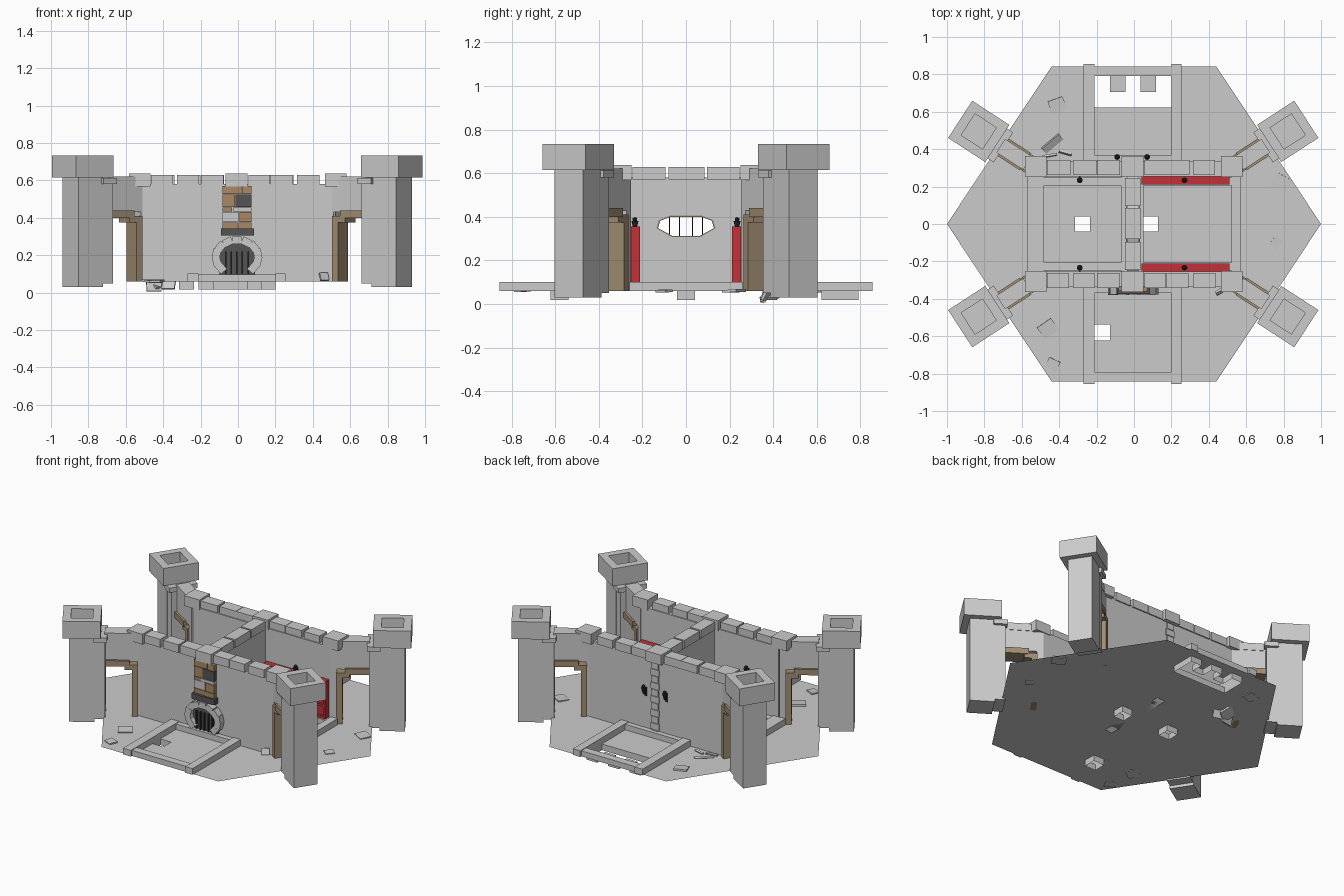
import bpy, bmesh, math, random
from mathutils import Matrix

if "Cube" in bpy.data.objects:
    bpy.data.objects.remove(bpy.data.objects["Cube"])

random.seed(4)
FLOOR = 0.06


def material(name, rgb):
    m = bpy.data.materials.new(name)
    m.diffuse_color = (*rgb, 1)
    m.use_nodes = True
    m.node_tree.nodes["Principled BSDF"].inputs["Base Color"].default_value = m.diffuse_color
    return m


WOOD = material("wood", (0.36, 0.27, 0.17))
BROWN = material("brown_stone", (0.40, 0.25, 0.13))
RED = material("red", (0.55, 0.03, 0.04))
DARK = material("dark_stone", (0.09, 0.09, 0.09))
BLACK = material("black_iron", (0.03, 0.03, 0.03))


def finish(name, bm, mat=None, M=None):
    me = bpy.data.meshes.new(name)
    bm.to_mesh(me)
    bm.free()
    ob = bpy.data.objects.new(name, me)
    bpy.context.collection.objects.link(ob)
    if mat:
        me.materials.append(mat)
    if M:
        ob.matrix_world = M
    return ob


def boxes(name, items, mat=None, M=None):
    """One object from boxes given as (x0, x1, y0, y1, z0, z1)."""
    bm = bmesh.new()
    for x0, x1, y0, y1, z0, z1 in items:
        T = Matrix.Translation(((x0 + x1) / 2, (y0 + y1) / 2, (z0 + z1) / 2))
        bmesh.ops.create_cube(bm, size=1, matrix=T @ Matrix.Diagonal((x1 - x0, y1 - y0, z1 - z0, 1)))
    return finish(name, bm, mat, M)


def plate(name, loops, depth, M, mat=None):
    """Flat outline with holes, extruded by +-depth."""
    cu = bpy.data.curves.new(name, 'CURVE')
    cu.dimensions, cu.fill_mode, cu.extrude = '2D', 'BOTH', depth
    for loop in loops:
        s = cu.splines.new('POLY')
        s.points.add(len(loop) - 1)
        for p, (x, y) in zip(s.points, loop):
            p.co = (x, y, 0, 1)
        s.use_cyclic_u = True
    tmp = bpy.data.objects.new("tmp", cu)
    bpy.context.collection.objects.link(tmp)
    bpy.context.view_layer.update()
    me = bpy.data.meshes.new_from_object(tmp.evaluated_get(bpy.context.evaluated_depsgraph_get()))
    bpy.data.objects.remove(tmp)
    me.materials.clear()
    if mat:
        me.materials.append(mat)
    ob = bpy.data.objects.new(name, me)
    bpy.context.collection.objects.link(ob)
    ob.matrix_world = M
    return ob


def rect(x0, x1, y0, y1):
    return [(x0, y0), (x1, y0), (x1, y1), (x0, y1)]


# Tiled panels: rectangle, columns, missing tiles, raised frame rectangle
pit = {(i, 3) for i in range(5)} | {(0, 4), (2, 4), (4, 4)}
panels = {
    "front": ((-0.21, 0.20, -0.79, -0.37), 5, {(0, 2)}, (-0.27, 0.255, -0.855, -0.30)),
    "back": ((-0.21, 0.20, 0.37, 0.79), 5, pit, (-0.27, 0.255, 0.30, 0.855)),
    "left_room": ((-0.48, -0.07, -0.205, 0.205), 5, {(2, 2)}, (-0.57, -0.03, -0.26, 0.26)),
    "right_room": ((0.05, 0.52, -0.205, 0.205), 6, {(0, 2)}, (0.02, 0.57, -0.26, 0.26)),
}
for name, ((x0, x1, y0, y1), n, holes, (a0, a1, b0, b1)) in panels.items():
    bm = bmesh.new()
    dx, dy = (x1 - x0) / n, (y1 - y0) / 5
    tiles = []

    def quad(pts):
        return bm.faces.new([bm.verts.new(p) for p in pts])

    for i in range(n):
        for j in range(5):
            c = [(x0 + (i + u) * dx, y0 + (j + v) * dy) for u, v in ((0, 0), (1, 0), (1, 1), (0, 1))]
            if (i, j) not in holes:
                tiles.append(quad([(*p, FLOOR) for p in c]))
                continue
            for k, (di, dj) in enumerate(((0, -1), (1, 0), (0, 1), (-1, 0))):
                if (i + di, j + dj) not in holes:
                    p, q = c[k], c[(k + 1) % 4]
                    quad([(*p, 0.018), (*p, FLOOR), (*q, FLOOR), (*q, 0.018)])
    bmesh.ops.inset_individual(bm, faces=tiles, thickness=0.004, depth=0.003)
    finish(name + "_tiles", bm)
    boxes(name + "_floor_frame", [(a0, x0, b0, b1, FLOOR, 0.102), (x1, a1, b0, b1, FLOOR, 0.102),
                                  (x0, x1, b0 + 0.012, y0, FLOOR, 0.098), (x0, x1, y1, b1 - 0.012, FLOOR, 0.098)])

# Six-sided floor sheet with openings for the panels
outline = [(-1, 0), (-0.44, -0.843), (0.44, -0.843), (1, 0), (0.44, 0.843), (-0.44, 0.843)]
plate("floor", [outline] + [rect(*p[0]) for p in panels.values()], 0, Matrix.Translation((0, 0, FLOOR)))

# Long walls with cap stones
for side, s in (("front", -1), ("back", 1)):
    def row(x0, x1, ya, yb, z0, z1):
        return (x0, x1, *sorted((s * ya, s * yb)), z0, z1)
    boxes(side + "_wall", [row(-0.52, 0.52, 0.255, 0.335, FLOOR, 0.58)])
    caps = [row(x - 0.058, x + 0.058, 0.25, 0.363, 0.568, 0.638) for x in (-0.525, -0.008, 0.522)]
    for x in (-0.465, -0.325, -0.198, 0.055, 0.175, 0.315):
        caps.append(row(x, x + 0.115 + random.uniform(0, 0.012), 0.262, 0.343, 0.572, 0.628))
    boxes(side + "_wall_cap_stones", caps)

# Middle wall with barred window
YZ = Matrix(((0, 0, 1, -0.005), (1, 0, 0, 0), (0, 1, 0, 0), (0, 0, 0, 1)))
win = [(-0.128, 0.348), (-0.062, 0.312), (0.062, 0.312), (0.128, 0.348),
       (0.118, 0.382), (0.07, 0.40), (-0.07, 0.40), (-0.118, 0.382)]
big = [(y * 1.06, 0.356 + (z - 0.356) * 1.12) for y, z in win]
plate("middle_wall", [rect(-0.26, 0.26, FLOOR, 0.58), win], 0.033, YZ)
plate("window_frame", [big, win], 0.037, YZ, WOOD)
boxes("window_bars", [(-0.008, -0.002, y - 0.002, y + 0.002, 0.312, 0.40) for y in (-0.075, -0.03, 0.03, 0.075)], BLACK)
boxes("middle_wall_cap_stones", [(-0.047, 0.035, a, b, 0.572, 0.628)
                                 for a, b in ((-0.245, -0.095), (-0.08, 0.085), (0.097, 0.245))])

# Corner towers with doorways linking them to the walls
for sx in (-1, 1):
    for sy in (-1, 1):
        M = Matrix.Translation((sx * 0.826 - 0.004, sy * 0.495, 0)) @ \
            Matrix.Rotation(math.atan2(sy * 0.545, sx * 0.84), 4, 'Z')
        boxes("tower_body", [(-0.078, 0.078, -0.078, 0.078, 0.03, 0.625)], None, M)
        o, i, lo, hi = 0.1185, 0.068, 0.615, 0.734
        boxes("tower_cap", [(-o, -i, -o, o, lo, hi), (i, o, -o, o, lo, hi), (-i, i, -o, -i, lo, hi),
                            (-i, i, i, o, lo, hi), (-i, i, -i, i, lo, 0.645)], None, M)
        boxes("tower_pilaster", [(-0.145, -0.07, -0.075, 0.075, 0.05, 0.58),
                                 (-0.157, -0.07, -0.095, 0.095, 0.58, 0.612)], None, M)
        boxes("doorway_wall", [(-0.37, -0.14, -0.04, 0.04, 0.43, 0.58), (-0.385, -0.345, -0.04, 0.04, FLOOR, 0.58),
                               (-0.31, -0.14, -0.043, 0.043, 0.572, 0.622)], None, M)
        boxes("door_frame", [(-0.348, -0.31, -0.05, 0.05, FLOOR, 0.385), (-0.348, -0.265, -0.05, 0.05, 0.375, 0.41),
                             (-0.295, -0.14, -0.055, 0.055, 0.40, 0.44)], WOOD, M)

# Fireplace and chimney on the front wall
boxes("fireplace_opening", [(-0.10, 0.09, -0.345, -0.33, 0.09, 0.26)], DARK)
boxes("fire_grate", [(x, x + 0.008, -0.36, -0.345, 0.1, 0.22) for x in (-0.07, -0.04, -0.01, 0.02, 0.05)], BLACK)
stones = bmesh.new()
for k in range(11):
    a = math.radians(-40 + 260 * k / 10)
    T = Matrix.Translation((-0.005 + 0.112 * math.cos(a), -0.35, 0.19 + 0.09 * math.sin(a)))
    bmesh.ops.create_cube(stones, size=1, matrix=T @ Matrix.Rotation(-a, 4, 'Y') @
                          Matrix.Diagonal((0.042, 0.05 + random.uniform(0, 0.012), 0.05, 1)))
finish("fireplace_arch_stones", stones)
boxes("mantel", [(-0.09, 0.085, -0.375, -0.33, 0.305, 0.342)], DARK)
z = 0.342
for h, split, left, right in ((0.035, 0.00, BROWN, BROWN), (0.058, 0.005, None, BROWN), (0.022, -0.03, BROWN, None),
                              (0.07, -0.015, BROWN, DARK), (0.045, 0.02, BROWN, BROWN)):
    boxes("chimney_stone", [(-0.083, split - 0.002, -0.358, -0.33, z, z + h - 0.003)], left)
    boxes("chimney_stone", [(split + 0.002, 0.073, -0.362, -0.33, z, z + h - 0.003)], right)
    z += h

# Stone strip on the back wall
boxes("back_wall_quoins", [(-0.03 - 0.006 * (k % 2), 0.02 + 0.006 * (k % 2), 0.33, 0.345, FLOOR + k * 0.046, FLOOR + k * 0.046 + 0.042)
                           for k in range(11)])

# Red shelving in the right room
for s in (-1, 1):
    def deep(x0, x1, d, z0, z1):
        return (x0, x1, *sorted((s * 0.256, s * d)), z0, z1)
    boxes("red_shelves", [deep(0.04, 0.51, 0.225, 0.10, 0.35)] +
          [deep(0.04, 0.51, 0.21, z0, z0 + 0.016) for z0 in (0.10, 0.18, 0.26, 0.339)] +
          [deep(x, x + 0.016, 0.21, 0.10, 0.355) for x in (0.04, 0.19, 0.342, 0.494)], RED)

# Iron wall lamps: plate, arm and cup
lamps = [(x, s * 0.256, -s) for x in (-0.29, 0.27) for s in (-1, 1)] + [(-0.09, 0.336, 1), (0.07, 0.336, 1)]
for x, y, d in lamps:
    bm = bmesh.new()
    for cy, cz, sx, sy, sz in ((0, 0.345, 0.02, 0.006, 0.06), (0.011, 0.34, 0.008, 0.024, 0.008)):
        bmesh.ops.create_cube(bm, size=1, matrix=Matrix.Translation((x, y + d * cy, cz)) @ Matrix.Diagonal((sx, sy, sz, 1)))
    bmesh.ops.create_cone(bm, cap_ends=True, segments=8, radius1=0.006, radius2=0.016, depth=0.04,
                          matrix=Matrix.Translation((x, y + d * 0.022, 0.36)))
    bmesh.ops.create_icosphere(bm, subdivisions=1, radius=0.012, matrix=Matrix.Translation((x, y + d * 0.022, 0.388)))
    finish("wall_lamp", bm, BLACK)

# Broken slabs: x, y, z, size, tilt, turn
for x, y, zc, size, tilt, turn in ((-0.41, 0.635, 0.062, 0.085, 4, 20), (-0.42, 0.41, 0.05, 0.12, 30, 40),
                                   (-0.45, 0.36, 0.04, 0.08, 75, 10), (-0.37, 0.37, 0.045, 0.07, 60, -15),
                                   (-0.46, -0.56, 0.062, 0.09, 5, 35), (-0.435, -0.75, 0.062, 0.065, 4, -25),
                                   (0.46, -0.36, 0.085, 0.05, 70, 30), (0.79, 0.22, 0.06, 0.09, 3, -30),
                                   (0.76, -0.1, 0.06, 0.06, 3, 50)):
    R = Matrix.Rotation(math.radians(turn), 4, 'Z') @ Matrix.Rotation(math.radians(tilt), 4, 'X')
    boxes("broken_slab", [(-size / 2, size / 2, -size * 0.42, size * 0.42, -0.006, 0.006)], None,
          Matrix.Translation((x, y, zc)) @ R)
